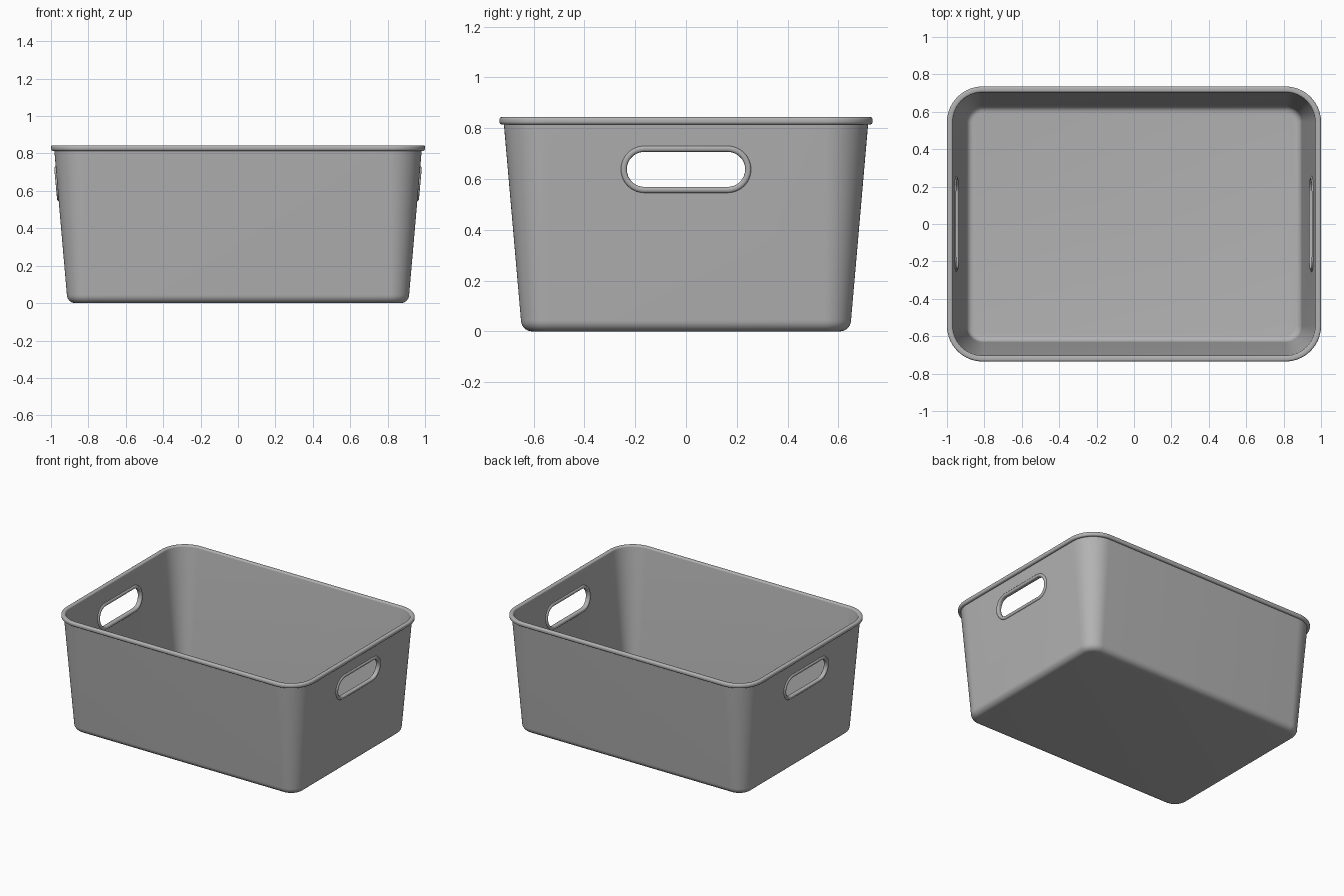
import bpy, bmesh
from math import sin, cos, pi, radians, copysign

cube = bpy.data.objects.get("Cube")
if cube:
    bpy.data.objects.remove(cube, do_unlink=True)

GREY = (0.45, 0.45, 0.45, 1.0)
plastic = bpy.data.materials.new("grey plastic")
plastic.use_nodes = True
plastic.diffuse_color = GREY
plastic.node_tree.nodes["Principled BSDF"].inputs["Base Color"].default_value = GREY


def loft(name, rings, cap):
    """Skin a list of equal-length point rings; cap the ends or join last to first."""
    bm = bmesh.new()
    loops = [[bm.verts.new(p) for p in ring] for ring in rings]
    n = len(loops[0])
    pairs = list(zip(loops, loops[1:])) + ([] if cap else [(loops[-1], loops[0])])
    for a, b in pairs:
        for i in range(n):
            j = (i + 1) % n
            bm.faces.new((a[i], a[j], b[j], b[i]))
    if cap:
        bm.faces.new(loops[0][::-1])
        bm.faces.new(loops[-1])
    bmesh.ops.recalc_face_normals(bm, faces=bm.faces)
    mesh = bpy.data.meshes.new(name)
    bm.to_mesh(mesh)
    bm.free()
    mesh.materials.append(plastic)
    ob = bpy.data.objects.new(name, mesh)
    bpy.context.collection.objects.link(ob)
    return ob


def smooth(ob, angle):
    bpy.ops.object.select_all(action="DESELECT")
    ob.select_set(True)
    bpy.context.view_layer.objects.active = ob
    bpy.ops.object.shade_smooth_by_angle(angle=radians(angle))


def arc(cx, cz, r, start, end, steps):
    angles = [radians(start + (end - start) * i / steps) for i in range(steps + 1)]
    return [(cx + r * cos(a), cz + r * sin(a)) for a in angles]


def rounded_rect(inset, z, half_x=1.0, half_y=0.735, radius=0.19, steps=14):
    pts = []
    for k, (sx, sy) in enumerate([(1, 1), (-1, 1), (-1, -1), (1, -1)]):
        for x, y in arc(sx * (half_x - radius), sy * (half_y - radius),
                        radius - inset, 90 * k, 90 * k + 90, steps):
            pts.append((x, y, z))
    return pts


# Tub section as (inset from the rim, height): underside, outer wall, rim, inner wall, floor
profile = arc(0.13, 0.045, 0.045, 270, 180, 7)
profile += [(0.018, 0.814)]
profile += arc(0.012, 0.826, 0.012, 270, 180, 4)
profile += arc(0.010, 0.834, 0.010, 180, 90, 4)
profile += arc(0.021, 0.834, 0.010, 90, 0, 4)
profile += arc(0.14, 0.058, 0.036, 180, 270, 6)
tub = loft("tub", [rounded_rect(i, z) for i, z in profile], cap=True)

# Handle opening: a stadium outline that leans with the end wall
WALL_X, HANDLE_Z, LEAN = 0.959, 0.638, 0.092
STRAIGHT, RADIUS = 0.164, 0.081


def stadium(side, depth, offset):
    pts = []
    for cy, start in ((STRAIGHT, -90), (-STRAIGHT, 90)):
        for y, z in arc(cy, 0, RADIUS + offset, start, start + 180, 16):
            pts.append((side * (WALL_X + depth + LEAN * z), y, HANDLE_Z + z))
    return pts


for side, label in ((1, "left"), (-1, "right")):
    cutter = loft(label + "_handle_cutter",
                  [stadium(side, d, 0) for d in (-0.1, 0.1)], cap=True)
    cutter.hide_render = True
    cut = tub.modifiers.new(label + "_handle_hole", "BOOLEAN")
    cut.operation, cut.solver, cut.object = "DIFFERENCE", "EXACT", cutter

    # Rounded lip around the opening
    section = []
    for i in range(16):
        a = 2 * pi * i / 16
        c, s = cos(a), sin(a)
        section.append((copysign(abs(c) ** 0.7, c) * 0.016,
                        copysign(abs(s) ** 0.7, s) * 0.012))
    lip = loft(label + "_handle_lip", [stadium(side, d, o) for d, o in section], cap=False)
    smooth(lip, 50)

# Apply the cuts, then drop the cutters
bpy.context.view_layer.objects.active = tub
for mod in [m.name for m in tub.modifiers]:
    bpy.ops.object.modifier_apply(modifier=mod)
for label in ("left", "right"):
    bpy.data.objects.remove(bpy.data.objects[label + "_handle_cutter"], do_unlink=True)
smooth(tub, 40)
